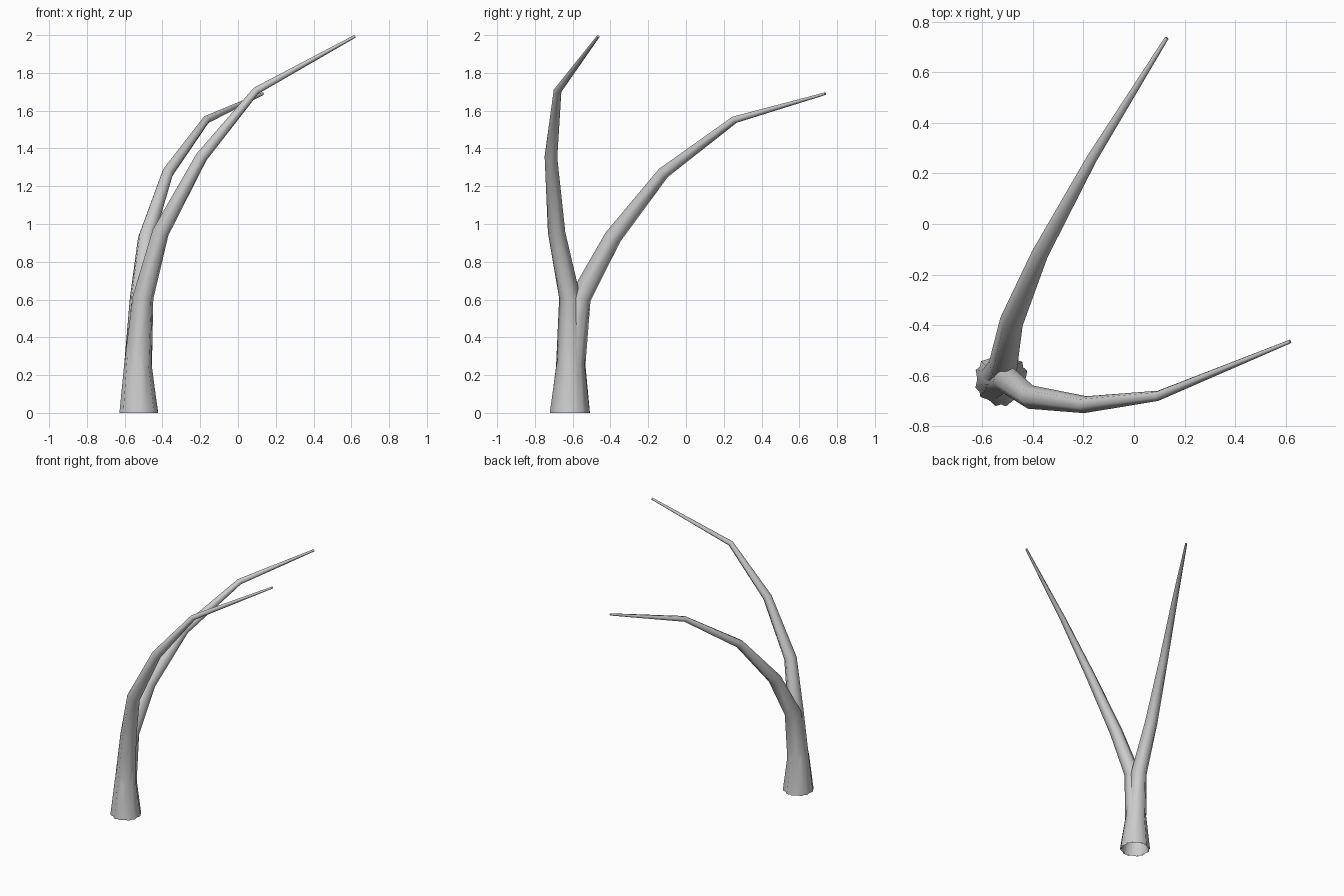
import bpy, bmesh, math
from mathutils import Vector

if "Cube" in bpy.data.objects:
    bpy.data.objects.remove(bpy.data.objects["Cube"])

SIDES = 6


def limb(name, path, phase):
    """Tapered six-sided tube along (x, y, z, radius) points, open at the base."""
    pts = [Vector(p[:3]) for p in path]
    bm = bmesh.new()
    normal = Vector((math.cos(phase), math.sin(phase), 0))
    tangent = Vector((0, 0, 1))
    rings = []
    for i, p in enumerate(pts):
        if i == 0:
            t = Vector((0, 0, 1))
        elif i == len(pts) - 1:
            t = (p - pts[i - 1]).normalized()
        else:
            t = ((p - pts[i - 1]).normalized() + (pts[i + 1] - p).normalized()).normalized()
        normal = tangent.rotation_difference(t) @ normal
        tangent = t
        side = t.cross(normal)
        ring = []
        for k in range(SIDES):
            a = math.tau * k / SIDES
            ring.append(bm.verts.new(p + path[i][3] * (math.cos(a) * normal + math.sin(a) * side)))
        rings.append(ring)
    for lo, hi in zip(rings, rings[1:]):
        for k in range(SIDES):
            n = (k + 1) % SIDES
            bm.faces.new((lo[k], lo[n], hi[n], hi[k]))
    bm.faces.new(rings[-1])
    for f in bm.faces:
        f.smooth = len(f.verts) == 4
    mesh = bpy.data.meshes.new(name)
    bm.to_mesh(mesh)
    bm.free()
    ob = bpy.data.objects.new(name, mesh)
    bpy.context.collection.objects.link(ob)
    return ob


# Tall limb: trunk that sweeps to the right
limb("tall_branch", [
    (-0.525, -0.615, 0.00, 0.108),
    (-0.530, -0.612, 0.24, 0.078),
    (-0.503, -0.615, 0.61, 0.058),
    (-0.410, -0.685, 0.955, 0.047),
    (-0.193, -0.715, 1.355, 0.034),
    (0.095, -0.680, 1.705, 0.021),
    (0.618, -0.465, 1.993, 0.008)], math.radians(18))

# Low limb: shares the trunk, then arches to the back
limb("low_branch", [
    (-0.525, -0.615, 0.00, 0.108),
    (-0.530, -0.608, 0.26, 0.077),
    (-0.518, -0.560, 0.61, 0.058),
    (-0.485, -0.387, 0.930, 0.047),
    (-0.373, -0.120, 1.270, 0.033),
    (-0.168, 0.257, 1.552, 0.021),
    (0.130, 0.737, 1.690, 0.008)], math.radians(40))
